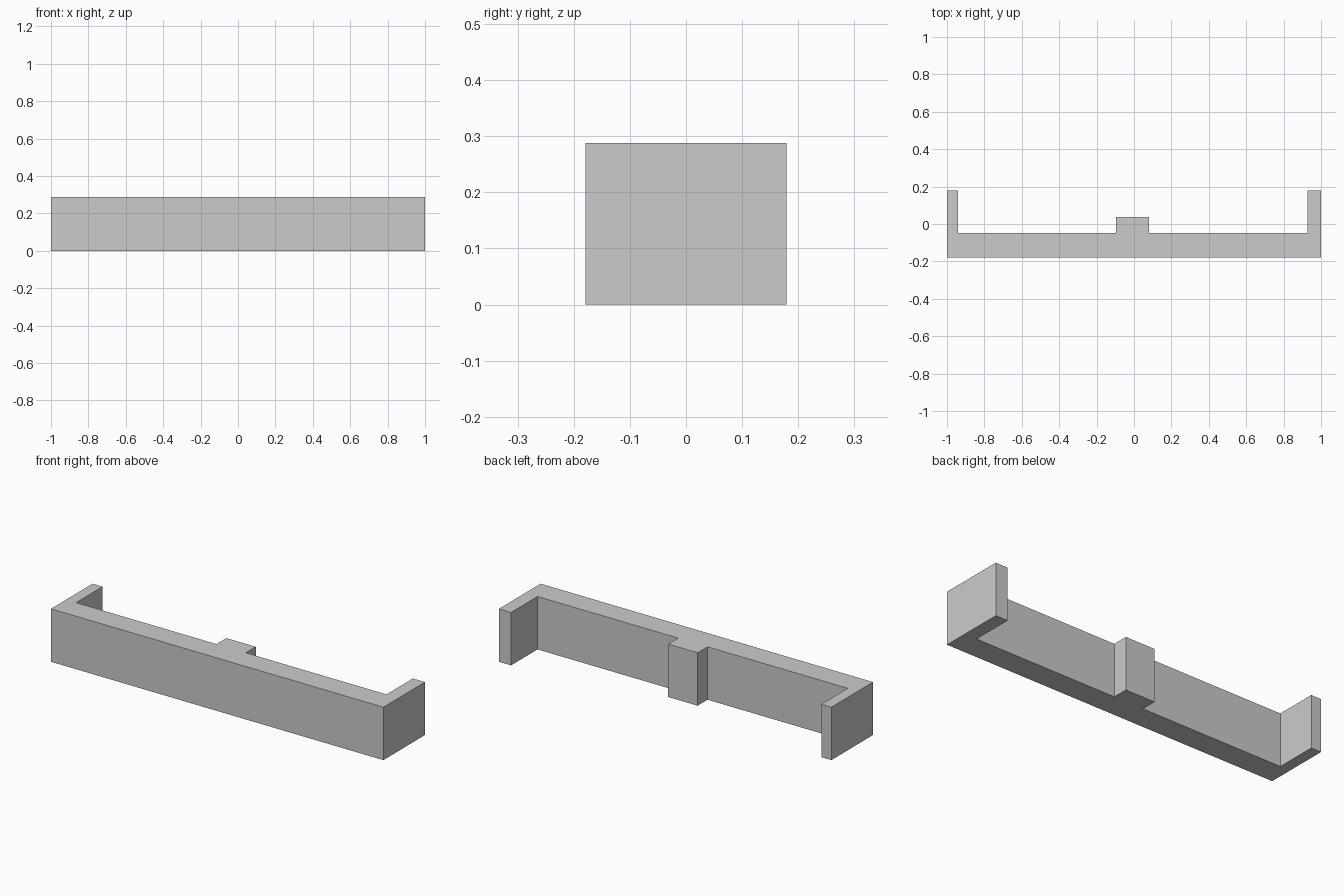
import bpy
import bmesh

if "Cube" in bpy.data.objects:
    bpy.data.objects.remove(bpy.data.objects["Cube"])

HEIGHT = 0.288
BACK, FRONT = 0.179, -0.179
WALL_Y = -0.048      # rear face of the long wall
BUMP_Y = 0.037       # rear face of the middle block

# Plan outline: long front wall, two end returns, middle block
outline = [
    (-1, FRONT), (1, FRONT), (1, BACK), (0.927, BACK), (0.927, WALL_Y),
    (0.081, WALL_Y), (0.081, BUMP_Y), (-0.096, BUMP_Y), (-0.096, WALL_Y),
    (-0.94, WALL_Y), (-0.94, BACK), (-1, BACK),
]


def extrude_outline(name, points, height):
    bm = bmesh.new()
    base = bm.faces.new([bm.verts.new((x, y, 0)) for x, y in points])
    result = bmesh.ops.extrude_face_region(bm, geom=[base], use_keep_orig=True)
    top = [v for v in result["geom"] if isinstance(v, bmesh.types.BMVert)]
    bmesh.ops.translate(bm, verts=top, vec=(0, 0, height))
    bmesh.ops.recalc_face_normals(bm, faces=bm.faces)
    mesh = bpy.data.meshes.new(name)
    bm.to_mesh(mesh)
    bm.free()
    obj = bpy.data.objects.new(name, mesh)
    bpy.context.collection.objects.link(obj)
    return obj


# Wall with returns and middle block, one solid
extrude_outline("wall_with_returns", outline, HEIGHT)
